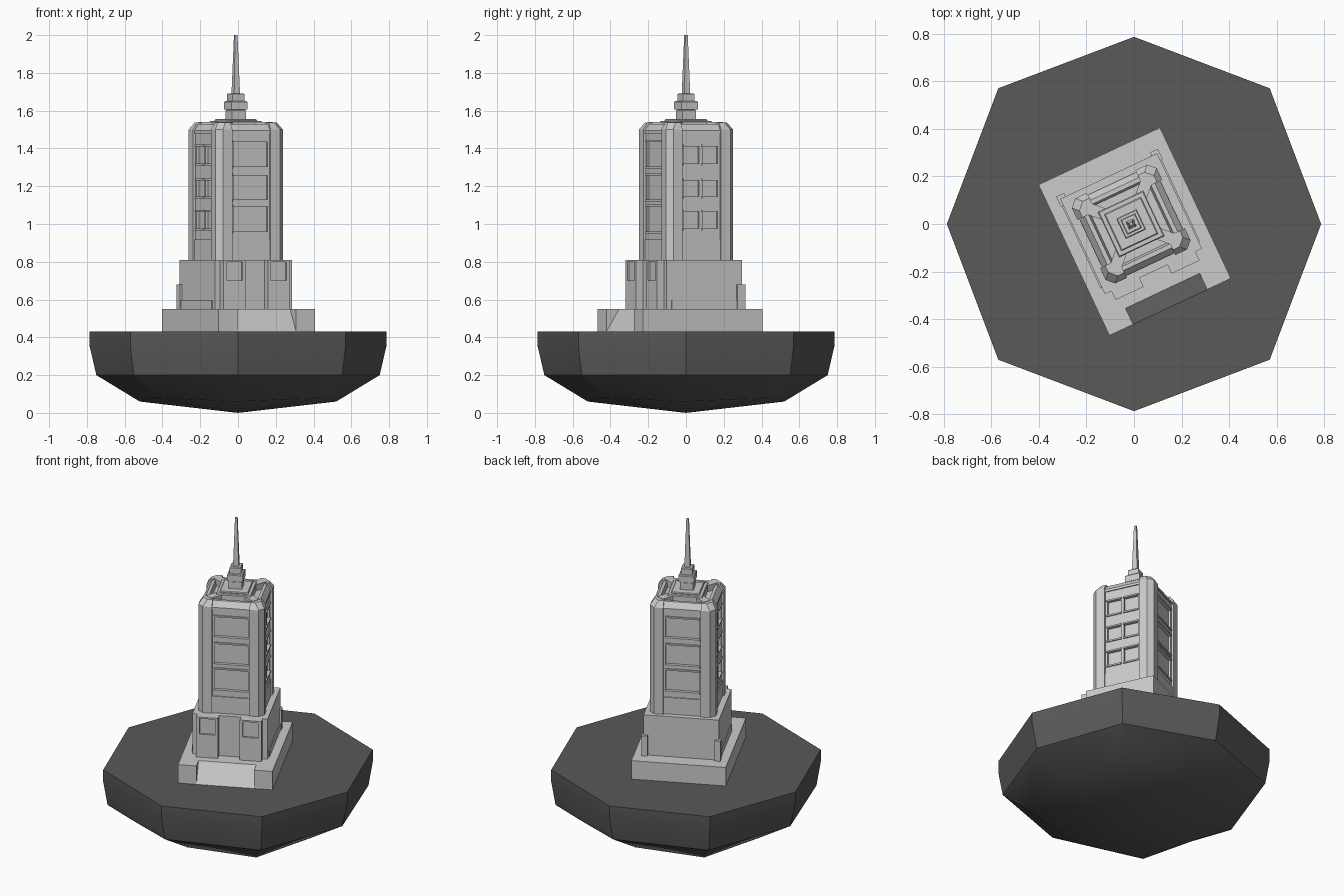
import bpy, bmesh, math
from mathutils import Matrix

if "Cube" in bpy.data.objects:
    bpy.data.objects.remove(bpy.data.objects["Cube"])


def material(name, v):
    m = bpy.data.materials.new(name)
    m.diffuse_color = (v, v, v, 1)
    m.use_nodes = True
    m.node_tree.nodes["Principled BSDF"].inputs["Base Color"].default_value = m.diffuse_color
    return m


STONE = material("light grey stone", 0.6)
ROCK = material("dark grey rock", 0.1)

# the tower is turned on the island
TOWER = Matrix.Translation((-0.012, 0, 0)) @ Matrix.Rotation(math.radians(25.2), 4, 'Z')


def turn(k):
    return TOWER @ Matrix.Rotation(math.radians(90 * k), 4, 'Z')


def loft(bm, rings):
    """Closed solid through rings of equal point count."""
    vs = [[bm.verts.new(p) for p in r] for r in rings]
    n = len(rings[0])
    for a, b in zip(vs, vs[1:]):
        for i in range(n):
            j = (i + 1) % n
            bm.faces.new((a[i], a[j], b[j], b[i]))
    bm.faces.new(vs[0][::-1])
    bm.faces.new(vs[-1])


def rect(x0, x1, y0, y1, z):
    return [(x0, y0, z), (x1, y0, z), (x1, y1, z), (x0, y1, z)]


def add_box(bm, x0, x1, y0, y1, z0, z1):
    loft(bm, [rect(x0, x1, y0, y1, z0), rect(x0, x1, y0, y1, z1)])


def finish(name, bm, mat=STONE, m=TOWER):
    bmesh.ops.recalc_face_normals(bm, faces=bm.faces[:])
    bm.transform(m)
    me = bpy.data.meshes.new(name)
    bm.to_mesh(me)
    bm.free()
    me.materials.append(mat)
    ob = bpy.data.objects.new(name, me)
    bpy.context.collection.objects.link(ob)
    return ob


def solid(name, rings, m=TOWER):
    bm = bmesh.new()
    loft(bm, rings)
    return finish(name, bm, STONE, m)


def box(name, *d, m=TOWER):
    return solid(name, [rect(*d[:4], d[4]), rect(*d[:4], d[5])], m)


def square(h, z):
    return rect(-h, h, -h, h, z)


def window_wall(name, m, x0, x1, y_out, y_in, z0, z1, cols, rows, sill=0.0):
    """Wall made of bars, leaving window openings at cols x rows."""
    bm = bmesh.new()
    z = z0
    for r0, r1 in rows + [(z1, z1)]:
        add_box(bm, x0, x1, y_out, y_in, z, r0)
        z = r1
    for r0, r1 in rows:
        x = x0
        for c0, c1 in cols + [(x1, x1)]:
            add_box(bm, x, c0, y_out, y_in, r0, r1)
            x = c1
        if sill:
            for c0, c1 in cols:
                for zz in (r0, r1):
                    add_box(bm, c0 - .004, c1 + .004, y_out - sill, y_in, zz - .005, zz + .005)
    return finish(name, bm, STONE, m)


# floating rock island: eight-sided bowl
bm = bmesh.new()
rings = []
for za, ra, zd, rd in [(0.06, 0.52, 0.08, 0.62), (0.2, 0.75, 0.2, 0.78),
                       (0.355, 0.786, 0.355, 0.806), (0.43, 0.786, 0.43, 0.806)]:
    rings.append([((rd if i % 2 else ra) * math.cos(i * math.pi / 4),
                   (rd if i % 2 else ra) * math.sin(i * math.pi / 4),
                   zd if i % 2 else za) for i in range(8)])
loft(bm, rings)
bottom = [f for f in bm.faces if len(f.verts) == 8 and f.calc_center_median().z < 0.2]
tip = bmesh.ops.poke(bm, faces=bottom)['verts'][0]
tip.co = (0, 0, 0)
island = finish("rock_island", bm, ROCK, Matrix.Identity(4))
bpy.context.view_layer.objects.active = island
island.select_set(True)
bpy.ops.object.shade_smooth_by_angle(angle=math.radians(30))

# base slab with a ramp notch at the front
plan = [(-.282, -.385), (-.172, -.385), (-.172, -.31), (.172, -.31),
        (.172, -.385), (.282, -.385), (.282, .315), (-.282, .315)]
solid("base_slab", [[(x, y, z) for x, y in plan] for z in (.425, .55)])
solid("entrance_ramp", [rect(-.172, .172, -.385, -.305, .43),
                        rect(-.172, .172, -.31, -.305, .55)])

# lower storey with plinth, front piers and back corner posts
box("lower_storey", -.225, .225, -.22, .222, .55, .81)
box("side_plinth", -.231, .231, -.19, .19, .55, .595)
for s, side in ((-1, "left"), (1, "right")):
    a, b = sorted((s * .065, s * .195))
    box(side + "_front_pier", a, b, -.25, -.2, .55, .81)
    window_wall(side + "_pier_frame", TOWER, a, b, -.261, -.25, .55, .81,
                [tuple(sorted((s * .083, s * .175)))], [(.70, .80)])
    a, b = sorted((s * .2, s * .236))
    box(side + "_back_post", a, b, .19, .238, .55, .68)

# tower core and four window walls (one wide column front/back, two on sides)
box("tower_core", -.168, .168, -.168, .168, .8, 1.5)
for k, side in enumerate(("front", "right", "back", "left")):
    m = turn(k)
    if k % 2:
        cols = [(-.1, -.01), (.01, .1)]
        rows = [(.97, 1.07), (1.14, 1.236), (1.315, 1.416)]
    else:
        cols = [(-.1, .1)]
        rows = [(.955, 1.098), (1.125, 1.263), (1.30, 1.438)]
    window_wall(side + "_window_wall", m, -.115, .115, -.182, -.165, .81, 1.49,
                cols, rows, .007)
    box(side + "_wall_foot", -.115, .115, -.188, -.165, .81, .918, m=m)
    # parapet sloping inwards
    solid(side + "_parapet", [rect(-.125, .125, -.188, -.135, 1.48),
                              rect(-.125, .125, -.188, -.135, 1.495),
                              rect(-.125, .125, -.163, -.145, 1.53)], m)
    # chamfered corner pillar with bevelled cap
    o, i, c = .197, .112, .03

    def pillar(z, d):
        e = o - d
        return [(i, i, z), (e, i, z), (e, e - c, z), (e - c, e, z), (i, e, z)]
    solid(side + "_corner_pillar", [pillar(.81, 0), pillar(1.5, 0), pillar(1.537, .024)], m)
    # diagonal roof rib
    diag = m @ Matrix.Rotation(math.radians(45), 4, 'Z')
    box(side + "_roof_rib", .12, .2, -.025, .025, 1.49, 1.54, m=diag)

# stepped roof and spire
for n, (h, z0, z1) in enumerate([(.105, 1.49, 1.545), (.085, 1.54, 1.555),
                                 (.04, 1.55, 1.605), (.047, 1.605, 1.65),
                                 (.034, 1.65, 1.692)]):
    solid("roof_step_%d" % (n + 1), [square(h, z0), square(h, z1 - .005), square(h - .004, z1)])
solid("spire", [square(.017, 1.69), square(.007, 2.0)])
